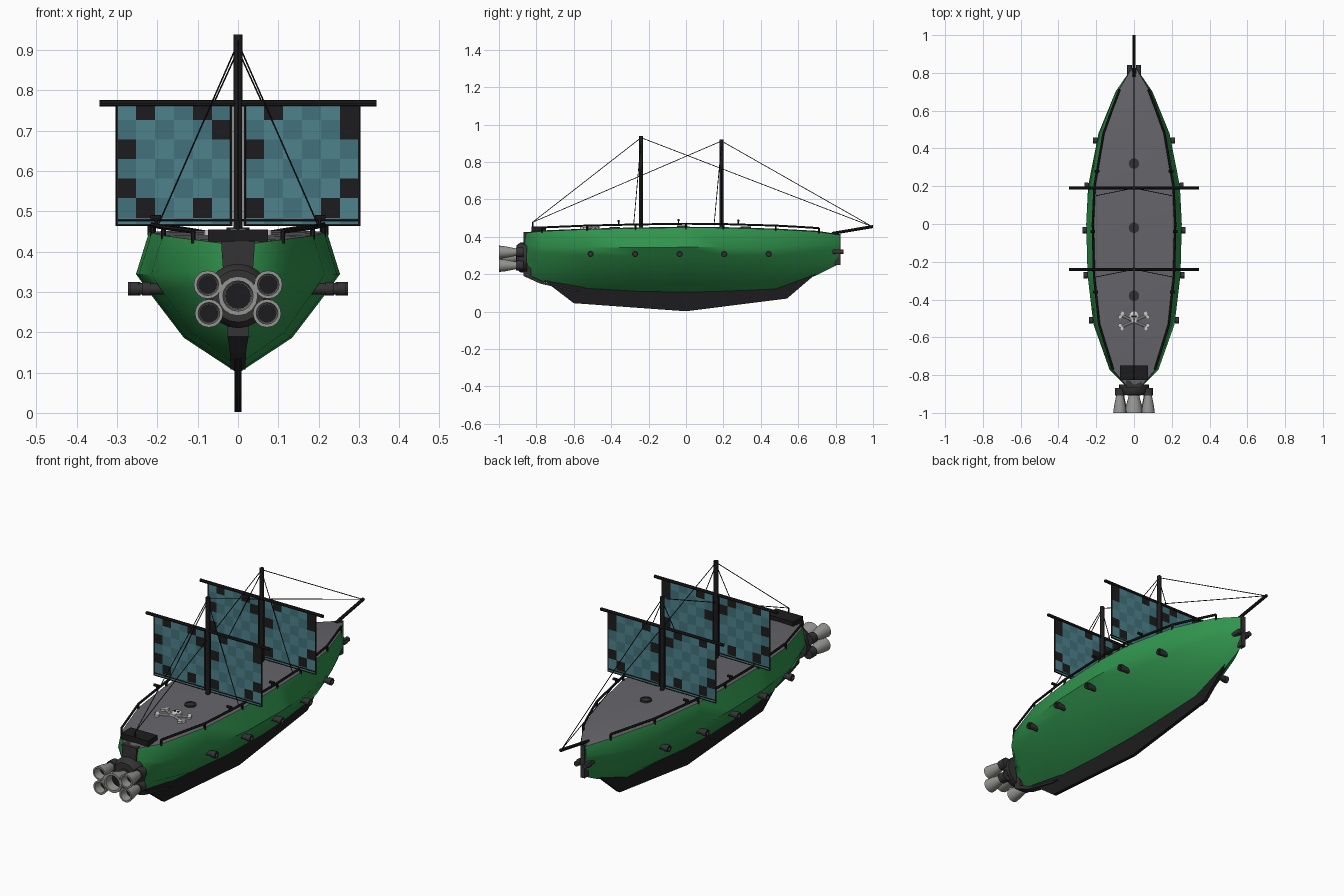
import bpy, bmesh, math
from mathutils import Vector

if "Cube" in bpy.data.objects:
    bpy.data.objects.remove(bpy.data.objects["Cube"])


def mat(name, r, g, b):
    m = bpy.data.materials.new(name)
    m.diffuse_color = (r, g, b, 1)
    m.use_nodes = True
    m.node_tree.nodes["Principled BSDF"].inputs["Base Color"].default_value = m.diffuse_color
    return m


GREEN = mat("hull_green", 0.03, 0.30, 0.075)
BLACK = mat("black", 0.012, 0.012, 0.013)
DARK = mat("dark_metal", 0.035, 0.033, 0.034)
DECK = mat("deck_grey", 0.13, 0.13, 0.145)
TEAL = mat("sail_teal", 0.075, 0.225, 0.265)
TEAL2 = mat("sail_teal_dark", 0.055, 0.17, 0.20)
METAL = mat("nozzle_metal", 0.30, 0.30, 0.29)
BONE = mat("bone", 0.75, 0.75, 0.72)


def mesh(name, verts, faces, *mats, smooth=None):
    me = bpy.data.meshes.new(name)
    me.from_pydata(verts, [], faces)
    bm = bmesh.new()
    bm.from_mesh(me)
    bmesh.ops.recalc_face_normals(bm, faces=bm.faces)
    bm.to_mesh(me)
    bm.free()
    ob = bpy.data.objects.new(name, me)
    bpy.context.collection.objects.link(ob)
    for m in mats:
        me.materials.append(m)
    if smooth:
        bpy.ops.object.select_all(action='DESELECT')
        ob.select_set(True)
        bpy.context.view_layer.objects.active = ob
        bpy.ops.object.shade_smooth_by_angle(angle=math.radians(smooth))
    return ob


def lathe(name, start, axis, profile, m, n=12, smooth=40, closed=False):
    """Revolve (distance, radius) pairs around an axis."""
    start, axis = Vector(start), Vector(axis).normalized()
    q = axis.to_track_quat('Z', 'Y')
    vs = [start + q @ Vector((r * math.cos(2 * math.pi * i / n),
                              r * math.sin(2 * math.pi * i / n), d))
          for d, r in profile for i in range(n)]
    k = len(profile)
    fs = [(j * n + i, j * n + (i + 1) % n, (j + 1) * n + (i + 1) % n, (j + 1) * n + i)
          for j in range(k - 1) for i in range(n)]
    fs += [tuple(range(n)), tuple(range((k - 1) * n, k * n))]
    return mesh(name, vs, fs, m, smooth=smooth)


def beam(name, a, b, r, m, n=8):
    d = Vector(b) - Vector(a)
    return lathe(name, a, d, [(0, r), (d.length, r)], m, n)


def box(name, lo, hi, m):
    vs = [(x, y, z) for x in (lo[0], hi[0]) for y in (lo[1], hi[1]) for z in (lo[2], hi[2])]
    fs = [(0, 1, 3, 2), (4, 5, 7, 6), (0, 1, 5, 4), (2, 3, 7, 6), (0, 2, 6, 4), (1, 3, 7, 5)]
    return mesh(name, vs, fs, m)


# Hull stations: y, half width, top z, bottom z
ST = [(-.86, .042, .42, .19), (-.77, .13, .43, .16), (-.53, .215, .44, .118),
      (-.27, .246, .446, .103), (0, .253, .45, .098), (.2, .243, .448, .103),
      (.48, .188, .44, .115), (.7, .098, .428, .195), (.82, .016, .41, .255)]
SEC = [(.87, 0), (1, .3), (.87, .43), (.53, .75), (0, 1)]


def station(y):
    for a, b in zip(ST, ST[1:]):
        if y <= b[0]:
            t = (y - a[0]) / (b[0] - a[0])
            return [p + (q - p) * t for p, q in zip(a, b)]
    return ST[-1]


# Hull skin lofted through the stations
ring = SEC + [(-x, f) for x, f in SEC[-2::-1]]
N = len(ring)
verts = [(w * x, y, zt + (zb - zt) * f) for y, w, zt, zb in ST for x, f in ring]
faces = [(j * N + i, j * N + i + 1, (j + 1) * N + i + 1, (j + 1) * N + i)
         for j in range(len(ST) - 1) for i in range(N - 1)]
faces += [tuple(range(N)), tuple(range((len(ST) - 1) * N, len(ST) * N))]
mesh("hull", verts, faces, GREEN, smooth=50)

# Slightly crowned deck
verts = [(s * w * .87, y, zt + (0 if s else .004)) for y, w, zt, zb in ST for s in (-1, 0, 1)]
faces = [(j * 3 + i, j * 3 + i + 1, j * 3 + i + 4, j * 3 + i + 3)
         for j in range(len(ST) - 1) for i in (0, 1)]
mesh("deck", verts, faces, DECK, smooth=40)

# Keel plate
prof = [(-.79, .19), (-.6, .045), (0, .002), (.54, .07), (.71, .215), (.48, .16), (-.5, .16)]
n = len(prof)
verts = [(x, y, z) for x in (-.009, .009) for y, z in prof]
faces = [tuple(range(n)), tuple(range(n, 2 * n))]
faces += [(i, (i + 1) % n, n + (i + 1) % n, n + i) for i in range(n)]
mesh("keel", verts, faces, BLACK)


# Stern and bow posts: tapering strips over the hull ends
def strip(name, pts, inset):
    vs = []
    for y, z, w in pts:
        vs += [(-w, y, z), (w, y, z), (w, y + inset, z), (-w, y + inset, z)]
    fs = [(4 * j + i, 4 * j + (i + 1) % 4, 4 * j + 4 + (i + 1) % 4, 4 * j + 4 + i)
          for j in range(len(pts) - 1) for i in range(4)]
    k = 4 * len(pts) - 4
    mesh(name, vs, fs + [(0, 1, 2, 3), (k, k + 1, k + 2, k + 3)], DARK)


strip("stern_post", [(-.868, .425, .042), (-.868, .19, .026), (-.78, .15, .02), (-.6, .108, .018)], .04)
strip("bow_post", [(.826, .415, .012), (.826, .25, .012)], -.03)

# Engine block and five nozzles
lathe("engine_mount", (0, -.85, .29), (0, -1, 0), [(0, .08), (.035, .08), (.055, .065)], DARK, 20)
for x, z, s in [(0, .29, 1.4), (-.075, .318, 1), (.075, .318, 1), (-.072, .247, 1), (.072, .247, 1)]:
    if x:
        beam("engine_strut", (0, -.885, .29), (x, -.885, z), .02, DARK)
    lathe("nozzle_collar", (x, -.868, z), (0, -1, 0), [(0, .026 * s), (.04, .026 * s)], DARK, 16)
    lathe("nozzle", (x, -.905, z), (0, -1, 0),
          [(0, .019 * s), (.03, .025 * s), (.06, .031 * s), (.095, .035 * s), (.095, .027 * s),
           (.05, .024 * s)], METAL, 16)
    lathe("nozzle_core", (x, -.95, z), (0, -1, 0), [(0, .023 * s), (.008, .023 * s)], BLACK, 16)

# Side guns and bow guns
for s in (-1, 1):
    for y in (-.51, -.272, -.034, .204, .442):
        w = station(y)[1]
        lathe("side_gun", (s * (w - .06), y, .308), (s, 0, 0),
              [(0, .014), (.06, .014), (.06, .017), (.081, .017), (.081, .01), (.07, .01)], DARK, 12)
    lathe("bow_gun", (s * .024, .78, .32), (0, 1, 0), [(0, .013), (.062, .013)], DARK, 12)
box("bow_gun_mount", (-.034, .80, .308), (.034, .826, .332), DARK)

# Rails with posts and small swivel guns
rail_y = [-.77, -.65, -.53, -.4, -.27, -.13, 0, .1, .2, .34, .48, .6, .71]
for s in (-1, 1):
    def rail_point(y, h=.02):
        _, w, zt, _ = station(y)
        return (s * (w * .87 - .002), y, zt + h)
    for a, b in zip(rail_y, rail_y[1:]):
        beam("rail", rail_point(a), rail_point(b), .006, BLACK, 6)
    for y in rail_y[::2]:
        beam("rail_post", rail_point(y, -.01), rail_point(y), .006, BLACK, 6)
    for y in (-.36, -.04, .28):
        p = Vector(rail_point(y, .02))
        beam("swivel_post", p, p + Vector((0, 0, .02)), .004, BLACK, 6)
        beam("swivel_gun", p + Vector((-s * .012, 0, .02)), p + Vector((s * .014, 0, .02)), .007, BLACK)

# Masts, yards, sails and rigging
SPOTS = {-1: {(0, 1), (0, 4), (1, 5), (2, 0), (4, 0), (5, 1), (5, 4)},
         1: {(0, 1), (0, 5), (1, 5), (2, 0), (4, 5), (5, 0), (5, 4)}}
ROWS = [.775 - .0485 * i for i in range(7)] + [.466]
TIP, TAIL = (0, .995, .455), (0, -.82, .478)
for my, top in ((-.24, .938), (.19, .92)):
    beam("mast", (0, my, .43), (0, my, top), .011, BLACK, 10)
    beam("upper_yard", (-.343, my, .768), (.343, my, .768), .008, BLACK)
    beam("lower_yard", (-.3, my, .478), (.3, my, .478), .004, BLACK, 6)
    for s in (-1, 1):
        x0, x1 = (-.3, -.017) if s < 0 else (.017, .3)
        vs, fs, ids = [], [], []
        for r in range(7):
            for c in range(6):
                a, b = x0 + (x1 - x0) * c / 6, x0 + (x1 - x0) * (c + 1) / 6
                k = len(vs)
                vs += [(a, my, ROWS[r]), (b, my, ROWS[r]), (b, my, ROWS[r + 1]), (a, my, ROWS[r + 1])]
                fs.append((k, k + 1, k + 2, k + 3))
                ids.append(2 if (r, c) in SPOTS[s] else (r + c) % 2)
        sail = mesh("sail", vs, fs, TEAL, TEAL2, BLACK)
        for p, i in zip(sail.data.polygons, ids):
            p.material_index = i
        mod = sail.modifiers.new("thickness", 'SOLIDIFY')
        mod.thickness, mod.offset = .004, 0
        for x in (x0, x1):
            beam("sail_edge", (x, my, .464), (x, my, .775), .0035, BLACK, 6)
        beam("sail_hem", (x0, my, .466), (x1, my, .466), .0035, BLACK, 6)
        beam("shroud", (0, my, top - .02), (s * .2, my - .04, .462), .002, BLACK, 5)
    for end in (TIP, TAIL):
        beam("stay", (0, my, top - .008), end, .002, BLACK, 5)
beam("bowsprit", (0, .78, .418), (0, 1.0, .455), .008, BLACK)

# Deck details: stern box, hatches, skull and crossed bones
box("stern_box", (-.075, -.825, .425), (.075, -.748, .455), BLACK)
beam("stay_post", (0, -.82, .44), TAIL, .004, BLACK, 6)
for y in (.32, -.02, -.38):
    z = station(y)[2]
    lathe("hatch", (0, y, z - .005), (0, 0, 1), [(0, .028), (.015, .028), (.015, .021), (.012, .021)], DARK, 16)
for s in (-1, 1):
    a, b = Vector((-.065, -.515 - s * .03, .446)), Vector((.065, -.515 + s * .03, .446))
    beam("bone", a, b, .006, BONE)
    for p, d in ((a, -1), (b, 1)):
        for o in ((d * .008, -s * d * .008), (-d * .002, s * d * .01)):
            q = p + Vector((o[0], o[1], -.006))
            lathe("bone_end", q, (0, 0, 1), [(0, .011), (.012, .011)], BONE, 10)
    lathe("skull_eye", (s * .009, -.49, .45), (0, 0, 1), [(0, .006), (.009, .006)], BLACK, 10)
lathe("skull", (0, -.487, .438), (0, 0, 1), [(0, .024), (.015, .024), (.019, .018)], BONE, 16)
box("skull_jaw", (-.013, -.525, .438), (.013, -.5, .455), BONE)
